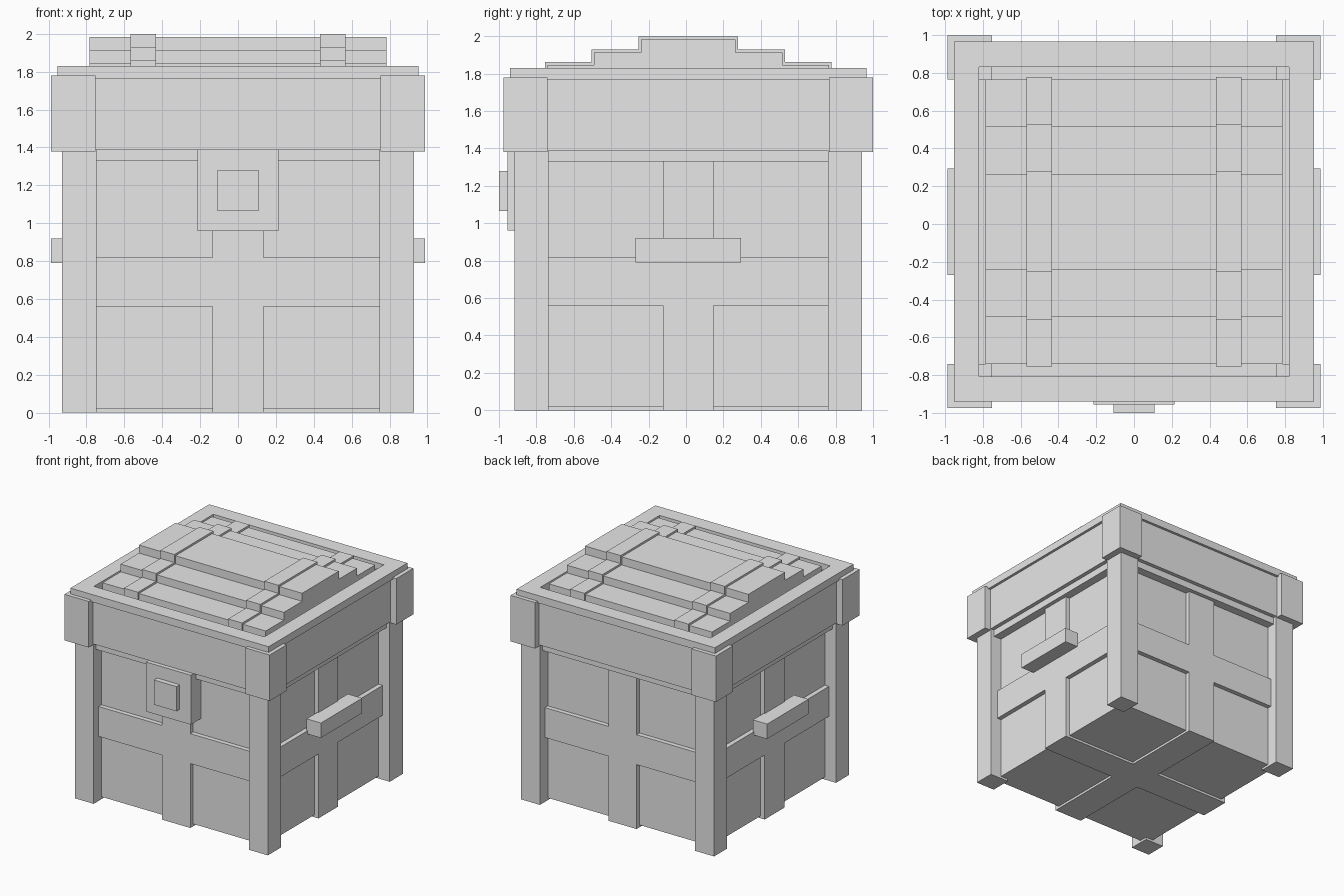
import bpy

cube = bpy.data.objects.get("Cube")
if cube:
    bpy.data.objects.remove(cube, do_unlink=True)

CY = 0.012  # chest centre; the lock sticks out at the front

grey = bpy.data.materials.new("plain grey")
grey.use_nodes = True
COLOUR = (0.8, 0.8, 0.8, 1)
grey.diffuse_color = COLOUR
grey.node_tree.nodes["Principled BSDF"].inputs["Base Color"].default_value = COLOUR


def box(name, x, y, z):
    """Flat-sided box from (min, max) ranges, y measured from the chest centre."""
    bpy.ops.mesh.primitive_cube_add(size=1)
    ob = bpy.context.object
    ob.name = ob.data.name = name
    ranges = (x, (y[0] + CY, y[1] + CY), z)
    for v in ob.data.vertices:
        v.co = [lo if c < 0 else hi for c, (lo, hi) in zip(v.co, ranges)]
    ob.data.materials.append(grey)
    return ob


def block(name, hx, hy, z):
    """Box centred on the chest with half sizes hx and hy."""
    return box(name, (-hx, hx), (-hy, hy), z)


def span(side, a, b):
    return tuple(sorted((side * a, side * b)))


# Chest body, with bands that wrap the sides and cross underneath
BAND = 0.86
block("body_panels", 0.82, 0.82, (0.02, 1.38))
block("front_to_back_band", 0.135, BAND, (0, 1.36))
block("side_to_side_band", BAND, 0.135, (0, 1.36))
block("middle_band", BAND, BAND, (0.56, 0.82))
block("top_rail", 0.895, 0.895, (1.33, 1.40))

# Lid, with a raised frame around its top
block("lid", 0.93, 0.93, (1.39, 1.765))
for s, word in ((-1, "right"), (1, "left")):
    box(word + "_lid_frame", span(s, 0.82, 0.953), (-0.953, 0.953), (1.765, 1.83))
for s, word in ((-1, "front"), (1, "back")):
    box(word + "_lid_frame", (-0.82, 0.82), span(s, 0.82, 0.953), (1.765, 1.83))

# Corner posts and lid corner caps
for sx, side in ((-1, "right"), (1, "left")):
    for sy, end in ((-1, "front"), (1, "back")):
        box(f"{end}_{side}_post", span(sx, 0.747, 0.928), span(sy, 0.747, 0.928), (0, 1.39))
        box(f"{end}_{side}_lid_corner", span(sx, 0.753, 0.987), span(sy, 0.753, 0.987), (1.38, 1.78))

# Stepped lid top, with two straps that follow the steps
STEPS = ((0.752, 1.845), (0.503, 1.912), (0.252, 1.982))
for i, (half, top) in enumerate(STEPS, 1):
    block(f"lid_step_{i}", 0.785, half, (1.76, top))
    for s, word in ((-1, "right"), (1, "left")):
        box(f"{word}_strap_step_{i}", span(s, 0.433, 0.568),
            (-half - 0.015, half + 0.015), (1.76, top + 0.017))

# Side handles
for s, word in ((-1, "right"), (1, "left")):
    box(word + "_handle", span(s, 0.85, 0.987), (-0.283, 0.283), (0.79, 0.92))

# Lock
box("lock_plate", (-0.215, 0.215), (-0.967, -0.83), (0.96, 1.39))
box("lock_button", (-0.108, 0.108), (-1.012, -0.96), (1.065, 1.28))
